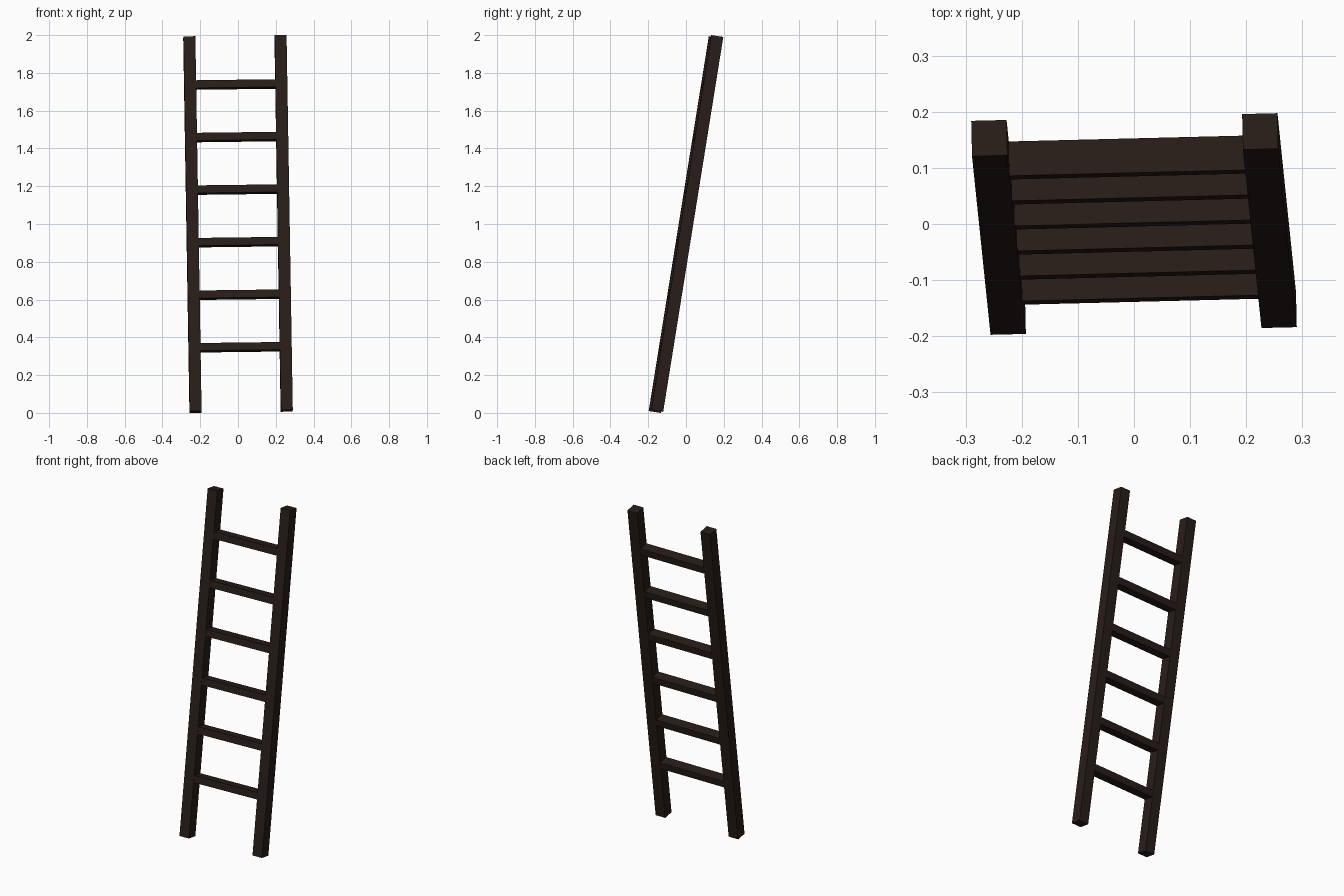
import bpy
from mathutils import Matrix, Vector

if "Cube" in bpy.data.objects:
    bpy.data.objects.remove(bpy.data.objects["Cube"])

# Leaning frame of the whole ladder: z runs up the rails, x runs along the rungs
z_axis = Vector((-0.0164, 0.1583, 0.987)).normalized()
x_axis = Vector((1, 0.025, 0.0126))
x_axis = (x_axis - x_axis.dot(z_axis) * z_axis).normalized()
y_axis = z_axis.cross(x_axis)
lean = Matrix.Translation((0, 0, 1)) @ Matrix((x_axis, y_axis, z_axis)).transposed().to_4x4()

wood = bpy.data.materials.new("dark_wood")
wood.diffuse_color = (0.021, 0.012, 0.009, 1)
wood.use_nodes = True
wood.node_tree.nodes["Principled BSDF"].inputs["Base Color"].default_value = wood.diffuse_color


def beam(name, center, size):
    """Box placed in the ladder's leaning frame."""
    bpy.ops.mesh.primitive_cube_add(size=1)
    ob = bpy.context.object
    ob.name = name
    ob.data.transform(Matrix.Diagonal((*size, 1)))
    ob.data.materials.append(wood)
    ob.matrix_world = lean @ Matrix.Translation(center)
    return ob


# Side rails
for name, side in (("left_rail", -1), ("right_rail", 1)):
    beam(name, (side * 0.2415, 0, 0), (0.063, 0.064, 2.009))

# Rungs, slightly let into the rails
for i in range(6):
    beam(f"rung_{i + 1}", (0, 0, -0.661 + i * 0.2818), (0.44, 0.062, 0.041))
